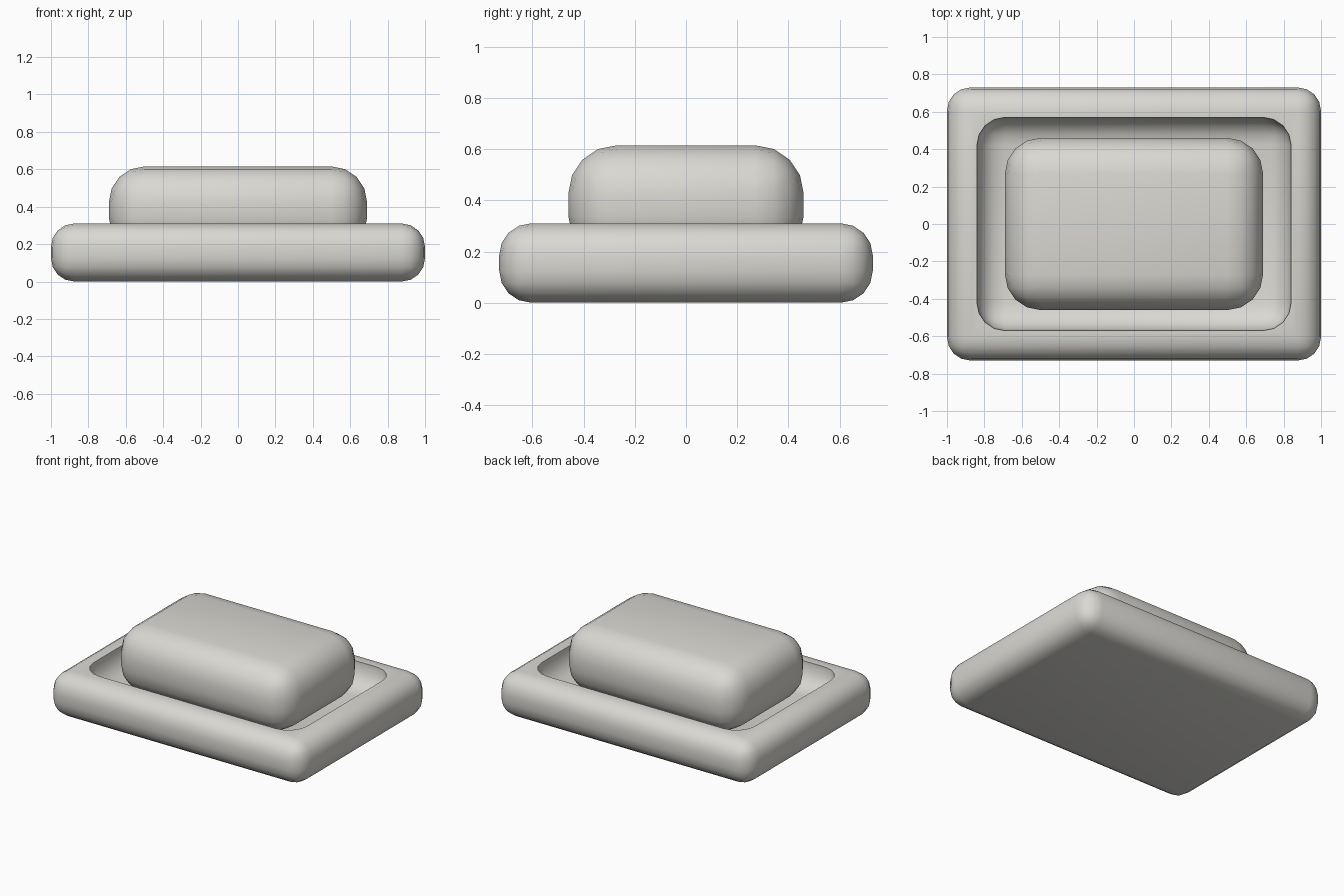
import bpy
import math

if "Cube" in bpy.data.objects:
    bpy.data.objects.remove(bpy.data.objects["Cube"])

clay = bpy.data.materials.new("warm light grey")
clay.diffuse_color = (0.70, 0.69, 0.65, 1)
clay.use_nodes = True
clay.node_tree.nodes["Principled BSDF"].inputs["Base Color"].default_value = clay.diffuse_color


def rounded_box(name, half_x, half_y, z0, z1, radius, segments):
    """Box with every edge rounded, standing between z0 and z1."""
    bpy.ops.mesh.primitive_cube_add(size=2, location=(0, 0, (z0 + z1) / 2))
    ob = bpy.context.object
    ob.name = name
    ob.scale = (half_x, half_y, (z1 - z0) / 2)
    bpy.ops.object.transform_apply(location=False, rotation=False, scale=True)
    bevel = ob.modifiers.new("round", 'BEVEL')
    bevel.width = radius
    bevel.segments = segments
    bpy.ops.object.modifier_apply(modifier="round")
    ob.data.materials.append(clay)
    return ob


# Tray with a rounded recess
dish = rounded_box("soap_dish", 1.0, 0.73, 0.0, 0.31, 0.125, 4)
cutter = rounded_box("recess_cutter", 0.84, 0.57, 0.15, 0.60, 0.15, 4)
cut = dish.modifiers.new("recess", 'BOOLEAN')
cut.operation = 'DIFFERENCE'
cut.solver = 'EXACT'
cut.object = cutter
bpy.context.view_layer.objects.active = dish
bpy.ops.object.modifier_apply(modifier="recess")
bpy.data.objects.remove(cutter, do_unlink=True)

# Bar of soap resting in the recess
soap = rounded_box("soap_bar", 0.69, 0.46, 0.15, 0.615, 0.19, 4)

for ob in (dish, soap):
    bpy.ops.object.select_all(action='DESELECT')
    ob.select_set(True)
    bpy.context.view_layer.objects.active = ob
    bpy.ops.object.shade_smooth_by_angle(angle=math.radians(40))
